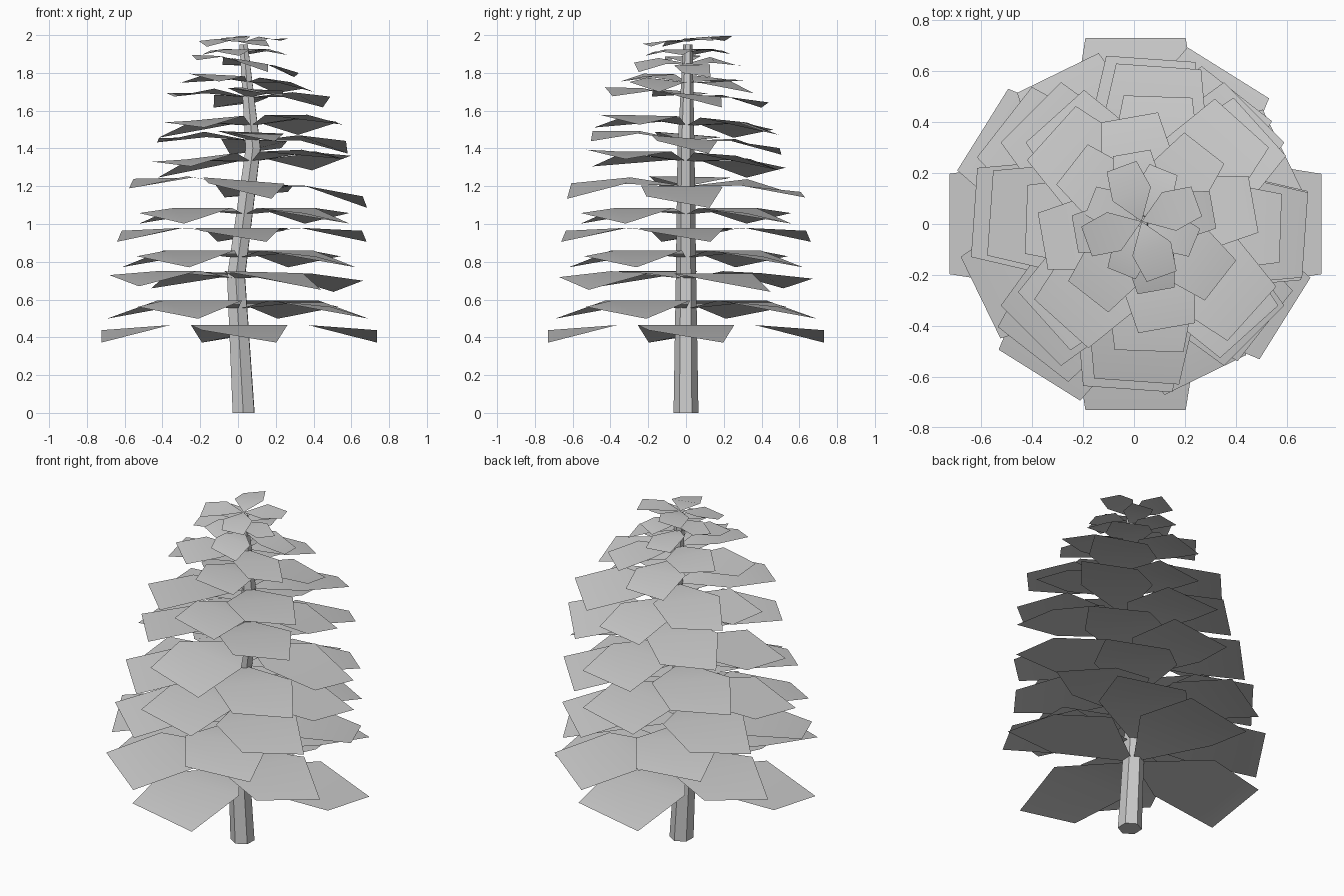
import bpy, bmesh
from math import sin, cos, pi, radians
from mathutils import Vector

cube = bpy.data.objects.get("Cube")
if cube:
    bpy.data.objects.remove(cube, do_unlink=True)

grey = bpy.data.materials.new("plain_grey")
grey.use_nodes = True
grey.diffuse_color = (0.6, 0.6, 0.6, 1)
grey.node_tree.nodes["Principled BSDF"].inputs["Base Color"].default_value = (0.6, 0.6, 0.6, 1)

# Crooked trunk: x, y, z, radius
PATH = [(0.03, 0.0, 0.0, 0.066), (-0.01, 0.0, 0.72, 0.054),
        (0.08, 0.0, 1.4, 0.045), (0.03, 0.01, 1.95, 0.025)]


def finish(bm, name):
    mesh = bpy.data.meshes.new(name)
    bm.to_mesh(mesh)
    bm.free()
    mesh.materials.append(grey)
    obj = bpy.data.objects.new(name, mesh)
    bpy.context.collection.objects.link(obj)


def trunk_centre(z):
    """Point on the trunk axis at height z."""
    for a, b in zip(PATH, PATH[1:]):
        if z <= b[2]:
            return Vector(a[:2]).lerp(Vector(b[:2]), (z - a[2]) / (b[2] - a[2]))
    return Vector(PATH[-1][:2])


def make_trunk(sides=6):
    bm = bmesh.new()
    rings = []
    for x, y, z, r in PATH:
        turns = [2 * pi * i / sides + 0.49 for i in range(sides)]
        rings.append([bm.verts.new((x + r * cos(t), y + r * sin(t), z)) for t in turns])
    for low, high in zip(rings, rings[1:]):
        for i in range(sides):
            j = (i + 1) % sides
            bm.faces.new((low[i], low[j], high[j], high[i]))
    bm.faces.new(rings[0][::-1])
    bm.faces.new(rings[-1])
    finish(bm, "trunk")


def make_tier(number, z, radius, turn, tilt_x, tilt_y, rise, droop, count=4):
    """A whorl of creased leaves: pointed root, wide middle, blunt twisted tip."""
    bm = bmesh.new()
    centre = trunk_centre(z)
    twist = 0.045 * radius
    for k in range(count):
        a = radians(turn) + 2 * pi * k / count
        out, side = Vector((cos(a), sin(a))), Vector((-sin(a), cos(a)))

        def point(along, across, lift):
            p = (out * along + side * across) * radius
            height = z + lift + tilt_x * p.x + tilt_y * p.y
            return bm.verts.new((*(centre + p), height))

        root = point(0, 0, 0)
        mid_r, mid_l = point(0.5, -0.35, rise), point(0.5, 0.35, rise)
        tip_r, tip_l = point(1, -0.27, twist - droop), point(1, 0.27, -twist - droop)
        bm.faces.new((root, mid_r, mid_l))
        bm.faces.new((mid_r, tip_r, tip_l, mid_l))
    for face in bm.faces:
        face.smooth = True
    finish(bm, f"leaf_tier_{number}")


make_trunk()

# Tiers from bottom to top: height, radius, turn, tilt x, tilt y, rise, droop
TIERS = [
    (0.43, 0.73, 0, 0, 0, 0.035, 0.025),
    (0.55, 0.7, 58, 0, 0, 0.045, 0.02),
    (0.71, 0.66, 26, -0.02, -0.01, 0.035, 0.025),
    (0.82, 0.65, 52, 0, 0, 0.04, 0.02),
    (0.95, 0.65, -4, 0, 0, 0.03, 0.015),
    (1.05, 0.62, 45, 0, 0, 0.035, 0.02),
    (1.2, 0.62, -4, -0.08, -0.01, 0.025, 0.035),
    (1.33, 0.57, 42, 0.06, -0.06, 0.03, 0.01),
    (1.44, 0.5, -2, -0.04, -0.08, 0.025, 0.015),
    (1.52, 0.53, 48, 0.04, -0.06, 0.035, 0.005),
    (1.67, 0.42, 10, -0.03, -0.09, 0.025, 0.005),
    (1.75, 0.37, 52, -0.09, -0.05, 0.02, 0.01),
    (1.85, 0.275, 10, -0.17, -0.01, 0.015, 0.015),
    (1.91, 0.22, 68, 0, 0.02, 0.015, 0.005),
    (1.965, 0.23, 20, 0.02, 0.09, 0.015, 0.0),
]
for number, tier in enumerate(TIERS, 1):
    make_tier(number, *tier)
